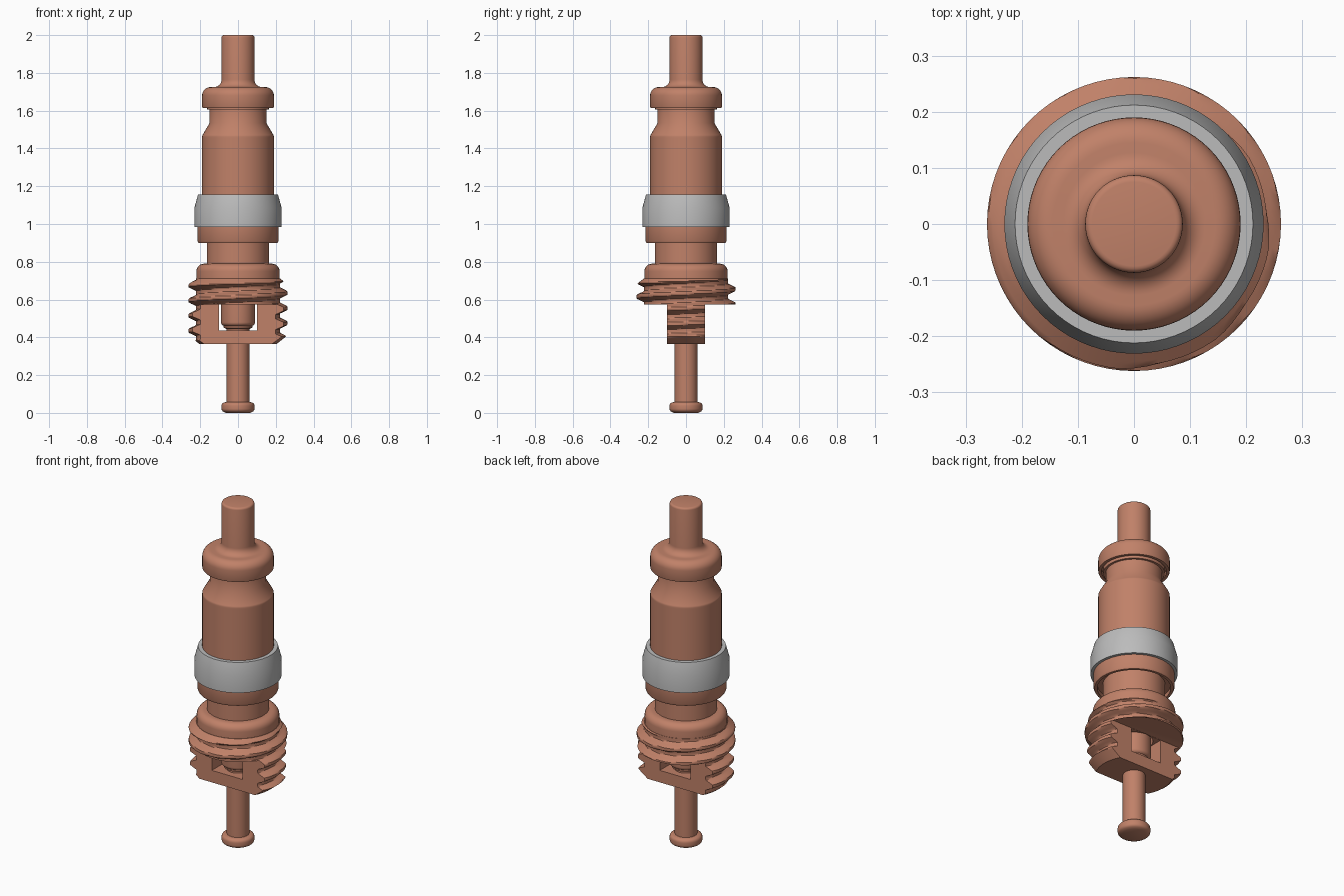
import bpy, bmesh, math
from math import sin, cos, pi

if "Cube" in bpy.data.objects:
    bpy.data.objects.remove(bpy.data.objects["Cube"])

SEG = 72


def material(name, color):
    m = bpy.data.materials.new(name)
    m.diffuse_color = color
    m.use_nodes = True
    m.node_tree.nodes["Principled BSDF"].inputs["Base Color"].default_value = m.diffuse_color
    return m


BRASS = material("brass", (0.53, 0.22, 0.14, 1))
GREY = material("seal_grey", (0.5, 0.5, 0.5, 1))


def finish(name, bm, mat):
    bmesh.ops.recalc_face_normals(bm, faces=bm.faces)
    me = bpy.data.meshes.new(name)
    bm.to_mesh(me)
    bm.free()
    ob = bpy.data.objects.new(name, me)
    bpy.context.collection.objects.link(ob)
    if mat:
        me.materials.append(mat)
    return ob


def smooth(ob):
    bpy.ops.object.select_all(action='DESELECT')
    bpy.context.view_layer.objects.active = ob
    ob.select_set(True)
    bpy.ops.object.shade_smooth_by_angle(angle=math.radians(32))


def arc(cx, cz, r, a0, a1, n=6):
    return [(cx + r * cos(math.radians(a0 + (a1 - a0) * i / n)),
             cz + r * sin(math.radians(a0 + (a1 - a0) * i / n))) for i in range(n + 1)]


def lathe(name, pts, mat=BRASS, closed=False, radius=None):
    """Revolve (r, z) points; open profiles are capped, closed ones form a ring."""
    bm = bmesh.new()
    rings = []
    for r, z in pts:
        ring = []
        for i in range(SEG):
            a = 2 * pi * i / SEG
            q = radius(a, z, r) if radius else r
            ring.append(bm.verts.new((q * cos(a), q * sin(a), z)))
        rings.append(ring)
    pairs = list(zip(rings, rings[1:])) + ([(rings[-1], rings[0])] if closed else [])
    for lo, hi in pairs:
        for i in range(SEG):
            j = (i + 1) % SEG
            bm.faces.new((lo[i], lo[j], hi[j], hi[i]))
    if not closed:
        bm.faces.new(rings[0][::-1])
        bm.faces.new(rings[-1])
    return finish(name, bm, mat)


def box(name, x, y, z):
    bm = bmesh.new()
    bmesh.ops.create_cube(bm, size=1)
    for v in bm.verts:
        for i, (a, b) in enumerate((x, y, z)):
            v.co[i] = a if v.co[i] < 0 else b
    return finish(name, bm, None)


def cut(ob, cutter):
    mod = ob.modifiers.new("cut", 'BOOLEAN')
    mod.operation = 'DIFFERENCE'
    mod.solver = 'EXACT'
    mod.object = cutter
    bpy.context.view_layer.objects.active = ob
    bpy.ops.object.modifier_apply(modifier=mod.name)
    bpy.data.objects.remove(cutter)


# Lower pin with rounded head, running up inside the plug
smooth(lathe("pin", [(0.065, 0.0)] + arc(0.069, 0.022, 0.018, -60, 0, 4)
             + arc(0.069, 0.038, 0.018, 0, 80, 4) + [(0.06, 0.058), (0.06, 0.68)]))

# Threaded plug: helical ridge clipped by the end chamfers
PITCH = 0.08


def thread(a, z, limit):
    t = ((z - 0.635) / PITCH - a / (2 * pi)) % 1.0
    d = min(t, 1 - t)
    h = min(1, max(0, (0.36 - d) / 0.24))
    return min(limit, 0.222 + 0.04 * h)


def limit(z):
    return min(0.262, 0.205 + (z - 0.365) * 1.25, 0.222 + max(0, 0.712 - z) * 1.3)


zs = [0.365 + (0.712 - 0.365) * i / 60 for i in range(61)]
plug = lathe("threaded_plug", [(limit(z), z) for z in zs], radius=thread)
# Trim the lower part into a flat bridge, then open its window and bore
for s in (-1, 1):
    cut(plug, box("trim", (-0.4, 0.4), sorted((s * 0.1, s * 0.4)), (0.2, 0.575)))
cut(plug, box("window", (-0.1, 0.1), (-0.2, 0.2), (0.435, 0.574)))
cut(plug, lathe("bore", [(0.1, 0.5), (0.1, 0.66)], None))
smooth(plug)

# Spring cup visible in the bridge window
smooth(lathe("spring_cup", [(0.062, 0.445), (0.075, 0.45)] + arc(0.07, 0.48, 0.02, -70, 0, 4)
             + [(0.09, 0.67), (0.078, 0.67), (0.078, 0.48), (0.062, 0.465)], closed=True))

# Rounded shoulder above the thread and the neck
smooth(lathe("shoulder", [(0.2, 0.7), (0.22, 0.705)] + arc(0.18, 0.75, 0.04, 0, 90)
             + [(0.165, 0.79), (0.165, 0.93)]))

# Collar with a shallow recess below
smooth(lathe("collar", [(0.16, 0.925), (0.195, 0.925), (0.195, 0.9), (0.21, 0.9),
                        (0.215, 0.91), (0.215, 0.99), (0.16, 0.99)], closed=True))

# Grey sealing ring
smooth(lathe("seal_ring", [(0.18, 0.985), (0.231, 0.985), (0.231, 1.085),
                           (0.212, 1.155), (0.18, 1.155)], GREY, closed=True))

# Barrel with tapered top
smooth(lathe("barrel", [(0.15, 0.98), (0.19, 0.98), (0.19, 1.455)]
             + arc(0.17, 1.462, 0.02, 0, 30, 3) + [(0.15, 1.535), (0.15, 1.62)]))

# Gasket disc, and cup-shaped cap blending into the upper stem
smooth(lathe("gasket", [(0.163, 1.605), (0.163, 1.66)]))
smooth(lathe("cap_and_stem", [(0.1, 1.64), (0.172, 1.64), (0.172, 1.615), (0.188, 1.615)]
             + [(0.19, 1.62)] + arc(0.145, 1.68, 0.045, 0, 90, 8)
             + arc(0.127, 1.765, 0.04, 270, 180, 8)
             + arc(0.075, 1.988, 0.012, 0, 90, 4)))
